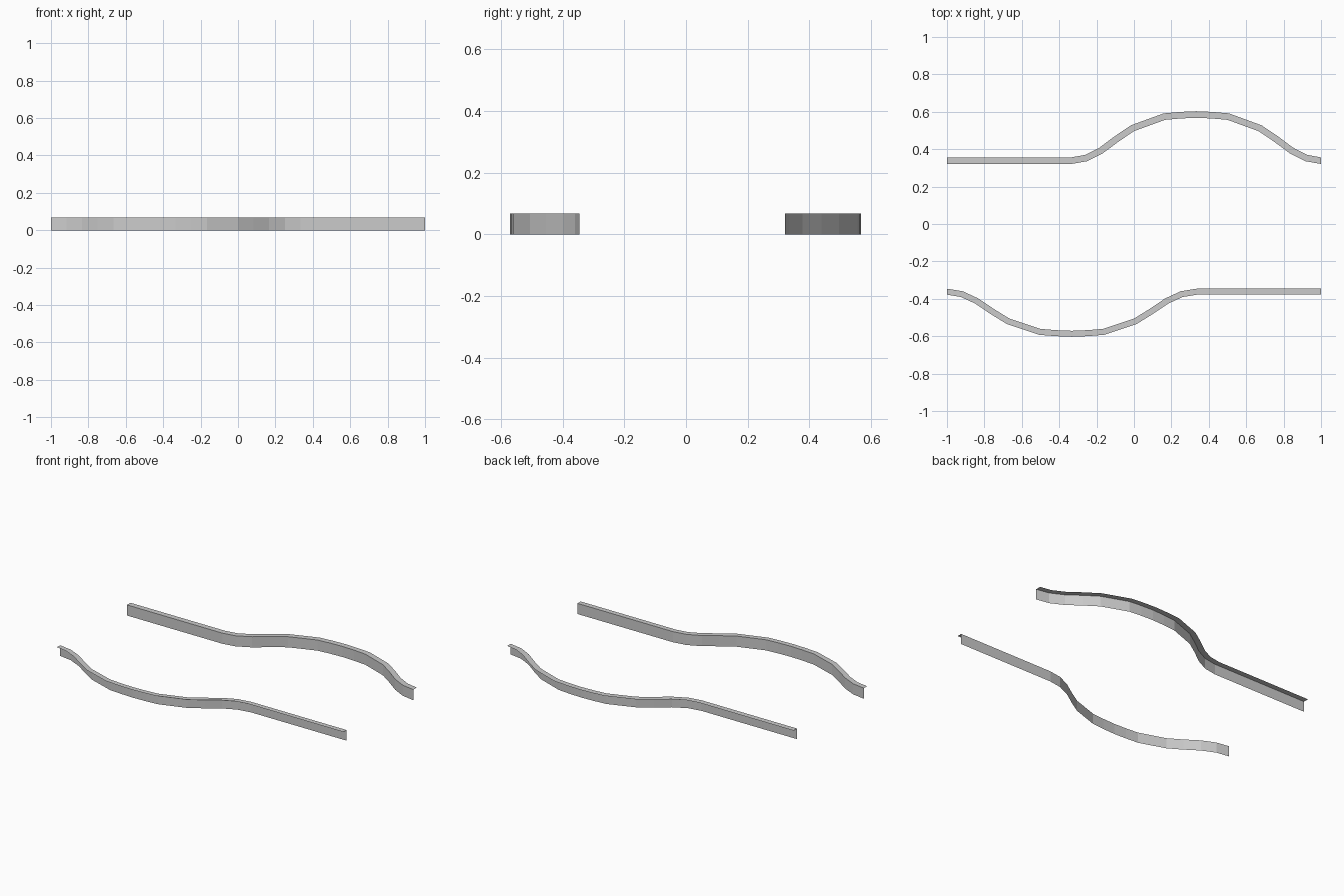
import bpy, bmesh
from mathutils import Vector

if "Cube" in bpy.data.objects:
    bpy.data.objects.remove(bpy.data.objects["Cube"])

HEIGHT = 0.067

# Bulge shape: (distance from bulge centre, share of full bulge), one half
HALF = [(0.667, 0.0), (0.583, 0.06), (0.5, 0.23), (0.417, 0.48), (0.333, 0.71),
        (0.167, 0.955), (0.083, 0.985)]
BULGE = [(-d, h) for d, h in HALF] + [(0, 1)] + [(d, h) for d, h in reversed(HALF)]


def rail(name, side, base, bulge, lip):
    """Thin L-shaped rail: upright inner wall with a flat lip outward on top."""
    path = [Vector((-1, base))]
    path += [Vector((min(0.333 + d, 1), base + bulge * h)) for d, h in BULGE]
    bm = bmesh.new()
    rows = []
    last = len(path) - 1
    for i, p in enumerate(path):
        if i in (0, last):
            q = p + Vector((0, lip))          # square-cut ends
        else:
            a = (p - path[i - 1]).normalized()
            b = (path[i + 1] - p).normalized()
            t = (a + b).normalized()
            q = p + Vector((-t.y, t.x)) * lip / max(t.dot(a), 0.5)
        # side = -1 turns the rail half a turn about z
        rows.append([bm.verts.new((side * v.x, side * v.y, z))
                     for v, z in ((p, 0), (p, HEIGHT), (q, HEIGHT))])
    for r, s in zip(rows, rows[1:]):
        for k in range(2):
            bm.faces.new((r[k], s[k], s[k + 1], r[k + 1]))
    mesh = bpy.data.meshes.new(name)
    bm.to_mesh(mesh)
    bm.free()
    obj = bpy.data.objects.new(name, mesh)
    bpy.context.collection.objects.link(obj)
    return obj


# Back rail bulges on the right, front rail bulges on the left
rail("back_rail", 1, 0.321, 0.247, 0.035)
rail("front_rail", -1, 0.346, 0.225, 0.032)
